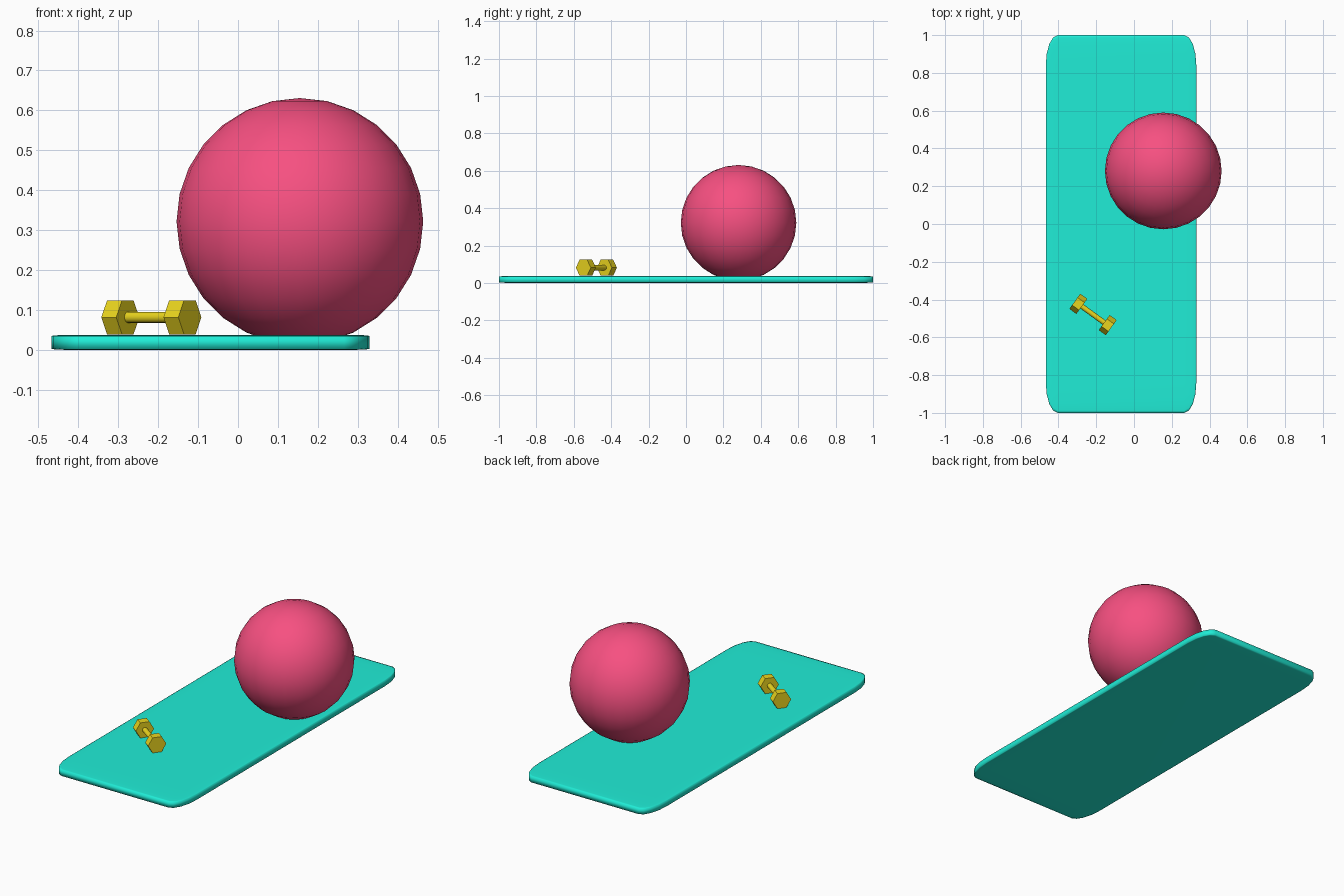
import bpy, bmesh
from math import radians, cos, sin, pi
from mathutils import Matrix, Vector

if "Cube" in bpy.data.objects:
    bpy.data.objects.remove(bpy.data.objects["Cube"])


def material(name, rgb):
    m = bpy.data.materials.new(name)
    m.diffuse_color = (*rgb, 1)
    m.use_nodes = True
    m.node_tree.nodes["Principled BSDF"].inputs["Base Color"].default_value = m.diffuse_color
    return m


TEAL = material("teal", (0.014, 0.85, 0.68))
PINK = material("pink", (0.93, 0.08, 0.22))
YELLOW = material("yellow", (0.82, 0.66, 0.013))


def add_object(name, bm, mat, smooth_angle=None):
    mesh = bpy.data.meshes.new(name)
    bm.to_mesh(mesh)
    bm.free()
    mesh.materials.append(mat)
    ob = bpy.data.objects.new(name, mesh)
    bpy.context.collection.objects.link(ob)
    if smooth_angle:
        bpy.ops.object.select_all(action='DESELECT')
        ob.select_set(True)
        bpy.context.view_layer.objects.active = ob
        bpy.ops.object.shade_smooth_by_angle(angle=radians(smooth_angle))
    return ob


# exercise mat: a bevelled unit cube, stretched so its corners become elliptical
bm = bmesh.new()
bmesh.ops.create_cube(bm, size=1)
bmesh.ops.bevel(bm, geom=bm.edges[:], offset=0.08, segments=4, profile=0.5,
                affect='EDGES')
bmesh.ops.scale(bm, vec=(0.797, 2.0, 0.038), verts=bm.verts)
bmesh.ops.translate(bm, vec=(-0.0685, 0, 0.019), verts=bm.verts)
add_object("exercise_mat", bm, TEAL, 180)

# exercise ball, slightly sunk into the mat
bm = bmesh.new()
bmesh.ops.create_uvsphere(bm, u_segments=28, v_segments=14, radius=0.309)
bmesh.ops.translate(bm, vec=(0.155, 0.281, 0.322), verts=bm.verts)
add_object("exercise_ball", bm, PINK, 180)

# dumbbell: built along local x, then turned and placed on the mat
PLACE = Matrix.Translation((-0.217, -0.479, 0.0818)) @ Matrix.Rotation(radians(-35.9), 4, 'Z')


def rod(name, sides, radius, length, x, smooth=None):
    bm = bmesh.new()
    bmesh.ops.create_cone(bm, cap_ends=True, segments=sides, radius1=radius,
                          radius2=radius, depth=length)
    # align so a hexagon has flat faces up and down
    ang = max(range(2 * sides), key=lambda i: max(
        (Matrix.Rotation(i * pi / sides, 3, 'Z') @ v.co).y for v in bm.verts)) * pi / sides
    turn = Matrix.Rotation(radians(90), 4, 'Y') @ Matrix.Rotation(ang, 4, 'Z')
    bmesh.ops.transform(bm, matrix=PLACE @ Matrix.Translation((x, 0, 0)) @ turn,
                        verts=bm.verts)
    return add_object(name, bm, YELLOW, smooth)


for side, label in ((-1, "left"), (1, "right")):
    rod("dumbbell_head_" + label, 6, 0.0493, 0.046, side * 0.096)
rod("dumbbell_handle", 16, 0.0138, 0.16, 0, 40)
